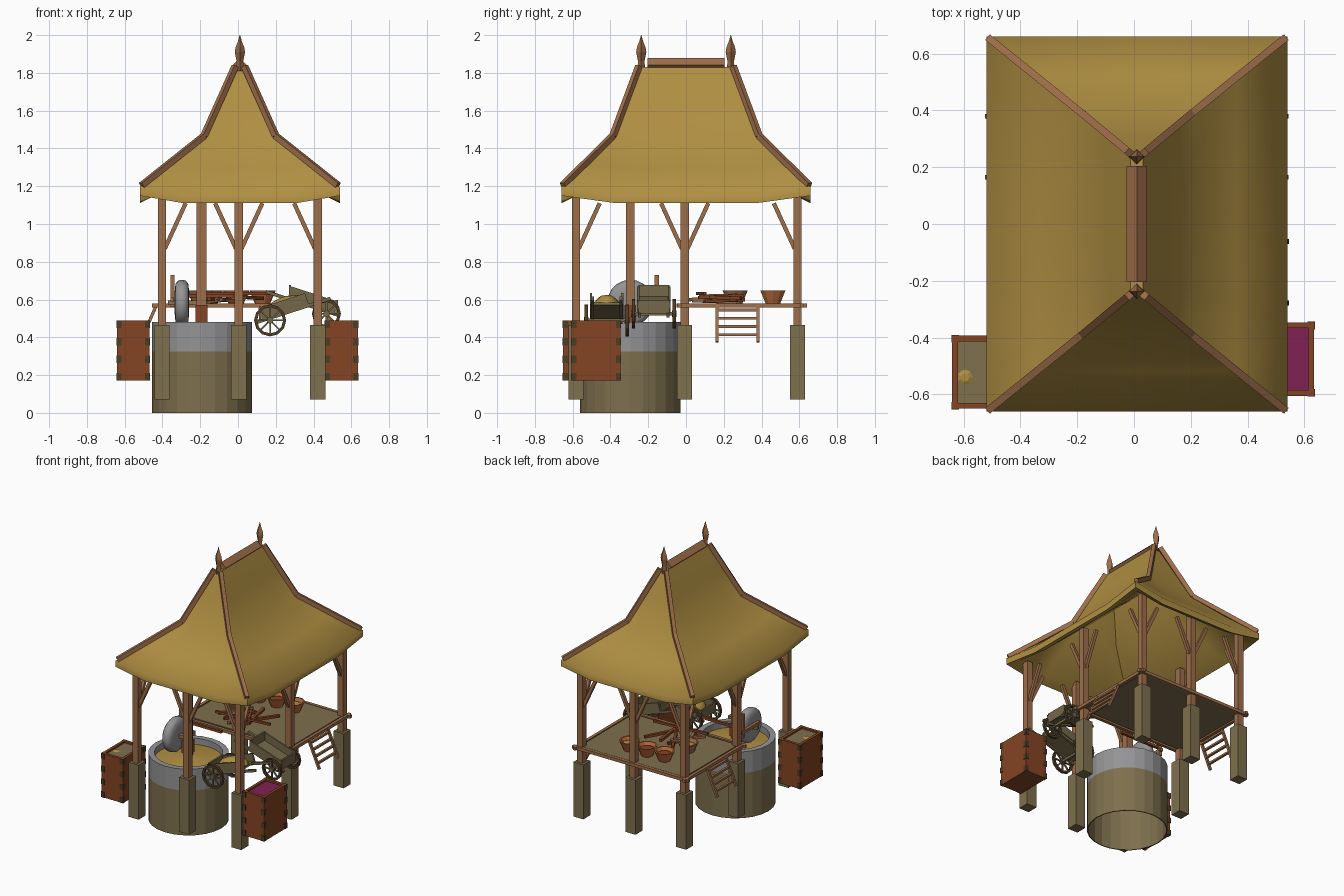
import bpy, bmesh, math, random
from mathutils import Vector, Matrix

if "Cube" in bpy.data.objects:
    bpy.data.objects.remove(bpy.data.objects["Cube"])
random.seed(4)

def mat(name, r, g, b):
    m = bpy.data.materials.new(name)
    m.diffuse_color = [((c / 255 + .055) / 1.055) ** 2.4 for c in (r, g, b)] + [1]
    m.use_nodes = True
    m.node_tree.nodes["Principled BSDF"].inputs["Base Color"].default_value = m.diffuse_color
    return m
THATCH = mat("straw", 176, 143, 66)
WOOD = mat("timber", 158, 110, 74)
STONE = mat("earthy_stone", 126, 112, 78)
GREY = mat("grey_stone", 148, 148, 150)
RED = mat("red_wood", 132, 68, 36)
CLAY = mat("clay", 190, 108, 60)
DARK = mat("dark_wood", 78, 60, 36)
CLOTH = mat("purple_cloth", 128, 34, 84)
CART = mat("weathered_wood", 116, 104, 74)

def finish(bm, name, *mats, smooth=None):
    bmesh.ops.recalc_face_normals(bm, faces=bm.faces)
    me = bpy.data.meshes.new(name)
    bm.to_mesh(me)
    bm.free()
    ob = bpy.data.objects.new(name, me)
    bpy.context.collection.objects.link(ob)
    for m in mats:
        me.materials.append(m)
    if smooth:
        bpy.context.view_layer.objects.active = ob
        ob.select_set(True)
        bpy.ops.object.shade_smooth_by_angle(angle=math.radians(smooth))
        ob.select_set(False)
    return ob

def box(name, x0, x1, y0, y1, z0, z1, m):
    bm = bmesh.new()
    M = Matrix.Translation(((x0+x1)/2, (y0+y1)/2, (z0+z1)/2)) @ Matrix.Diagonal((x1-x0, y1-y0, z1-z0, 1))
    bmesh.ops.create_cube(bm, size=1, matrix=M)
    return finish(bm, name, m)

def beam(name, p, q, w, h, m):
    p, q = Vector(p), Vector(q)
    d = q - p
    bm = bmesh.new()
    M = Matrix.Translation((p + q) / 2) @ d.to_track_quat('Z', 'Y').to_matrix().to_4x4()
    bmesh.ops.create_cube(bm, size=1, matrix=M @ Matrix.Diagonal((w, h, d.length, 1)))
    return finish(bm, name, m)

def loft(bm, rings, close=False):
    vs = [[bm.verts.new(p) for p in r] for r in rings]
    n = len(vs[0])
    for a, b in zip(vs, vs[1:] + (vs[:1] if close else [])):
        for i in range(n):
            bm.faces.new((a[i], a[(i+1) % n], b[(i+1) % n], b[i]))
    if not close:
        bm.faces.new(vs[0])
        bm.faces.new(vs[-1])

def lathe(name, prof, n, M, *mats, close=False, rule=None, smooth=None):
    bm = bmesh.new()
    loft(bm, [[M @ Vector((r*math.cos(2*math.pi*i/n), r*math.sin(2*math.pi*i/n), z)) for i in range(n)]
              for r, z in prof], close)
    if rule:
        for f in bm.faces:
            f.material_index = rule(f.calc_center_median())
    return finish(bm, name, *mats, smooth=smooth)

T = Matrix.Translation
CX = 0.01

# thatched roof: outer skin, drooping eave, inner skin
def ring(hx, hy, z, sag):
    c = [(-hx, -hy), (hx, -hy), (hx, hy), (-hx, hy)]
    pts = []
    for k in range(4):
        a, b = Vector(c[k]), Vector(c[(k+1) % 4])
        for s in (0, .22, .5, .78):
            p = a.lerp(b, s)
            pts.append((p.x + CX, p.y, z - (sag if s else 0)))
    return pts
bm = bmesh.new()
loft(bm, [ring(.022, .235, 1.83, 0), ring(.105, .31, 1.645, 0), ring(.185, .385, 1.46, .005),
          ring(.35, .52, 1.32, .025), ring(.53, .66, 1.195, .04), ring(.53, .66, 1.15, .04),
          ring(.47, .6, 1.17, .03), ring(.16, .36, 1.41, .005), ring(.01, .22, 1.77, 0)])
finish(bm, "thatched_roof", THATCH, smooth=64)

# hip poles, ridge beam, finials
for sx in (-1, 1):
    for sy in (-1, 1):
        a, k, e = [(CX + sx*x, sy*y, z) for x, y, z in ((.025, .25, 1.835), (.19, .387, 1.467), (.52, .653, 1.205))]
        beam("hip_pole_upper", a, k, .026, .03, WOOD)
        beam("hip_pole_lower", k, e, .026, .03, WOOD)
lathe("ridge_beam", [(.036, -.205), (.036, .205)], 4,
      T((CX, 0, 1.843)) @ Matrix.Rotation(math.pi/2, 4, 'X'), WOOD)
for y in (-.237, .237):
    lathe("finial", [(.022, 1.81), (.017, 1.86), (.027, 1.91), (.023, 1.935), (.011, 1.965), (.001, 2)],
          4, T((CX, y, 0)), WOOD)

# posts on stone footings, with braces
PX, PY = (-.402, .004, .422), (-.582, -.007, .59)
for i, x in enumerate(PX):
    for j, y in enumerate(PY):
        if i == j == 1:
            continue
        box("post", x-.022, x+.022, y-.022, y+.022, .46, 1.17, WOOD)
        box("post_footing", x-.04, x+.04, y-.04, y+.04, .07, .465, STONE)
        for s in (-1, 1):
            if 0 <= i + s <= 2 and j != 1:
                beam("brace_x", (x+s*.015, y, .87), (x+s*.125, y, 1.11), .022, .022, WOOD)
            if 0 <= j + s <= 2 and i != 1:
                beam("brace_y", (x, y+s*.015, .87), (x, y+s*.125, 1.11), .022, .022, WOOD)

# raised platform with edge beams
box("platform_floor", -.41, .43, -.01, .6, .56, .578, STONE)
for y in (-.035, .615):
    beam("platform_beam_x", (-.455, y, .568), (.475, y, .568), .022, .022, WOOD)
for x in (-.43, .448):
    beam("platform_beam_y", (x, -.05, .568), (x, .64, .568), .022, .022, WOOD)

# ladders on both sides
for s in (-1, 1):
    top, low = CX + s*.44, CX + s*.527
    for y in (.165, .38):
        beam("ladder_rail", (top, y, .575), (low, y, .375), .016, .016, WOOD)
    for k in range(4):
        t = .15 + k * .22
        x, z = top + (low-top)*t, .575 - .2*t
        beam("ladder_rung", (x, .16, z), (x, .385, z), .016, .014, WOOD)

# bowls and firewood on the platform
for x, y, m, fill in ((-.15, .46, CLAY, RED), (-.01, .46, CLAY, RED), (.13, .46, CLAY, THATCH), (-.2, .26, WOOD, THATCH)):
    lathe("bowl", [(.04, .578), (.07, .648), (.06, .648), (.035, .6)], 10, T((x, y, 0)), m)
    lathe("bowl_contents", [(.05, .625), (.03, .634)], 10, T((x, y, 0)), fill)
for k in range(7):
    a = random.uniform(-.6, .8)
    c = Vector((-.02 + random.uniform(-.14, .14), .16 + random.uniform(-.05, .05), .59 + .005*k))
    d = Vector((math.sin(a)*.12, math.cos(a)*.12, random.uniform(-.006, .006)))
    beam("firewood", c - d, c + d, .02, .018, RED if k % 3 else WOOD)
beam("firewood_long", (-.22, .06, .633), (.19, .1, .633), .016, .016, RED)

# hollow milling basin with grain
B = T((-.19, -.295, 0))
lathe("basin", [(.265, 0), (.265, .325), (.265, .48), (.225, .48), (.225, .4), (.258, .39), (.258, 0)], 24, B,
      STONE, GREY, close=True, rule=lambda c: int(c.z > .325))
lathe("basin_grain", [(.24, .4), (.224, .435), (.12, .45), (.03, .46)], 24, B, THATCH)

# mill axle, upright runner stone, push bar
box("mill_axle", -.22, -.168, -.317, -.273, .42, 1.11, WOOD)
box("axle_collar", -.226, -.162, -.325, -.265, .48, .57, RED)
lathe("runner_stone", [(.06, -.038), (.1, -.034), (.118, -.02), (.122, 0), (.118, .02), (.1, .034), (.06, .038)], 20,
      T((-.297, -.295, .583)) @ Matrix.Rotation(math.pi/2, 4, 'Y'), GREY, smooth=45)
beam("runner_shaft", (-.37, -.295, .583), (-.19, -.295, .583), .026, .026, WOOD)
beam("push_bar", (-.348, -.34, .6), (-.348, -.13, .6), .02, .02, WOOD)
box("push_handle", -.358, -.336, -.167, -.143, .56, .73, WOOD)
beam("drive_bar", (-.35, -.155, .62), (-.02, -.155, .62), .018, .018, RED)

# two tipped handcarts; u runs along the handles from the axle
def cart(ax, az, yc, s, ang, r, full):
    def P(u, v, w):
        return (ax + s*(u*math.cos(ang) - w*math.sin(ang)), yc + v, az + u*math.sin(ang) + w*math.cos(ang))
    for v in (-.108, .108):
        M = T((ax, yc + v, az)) @ Matrix.Rotation(math.pi/2, 4, 'X')
        lathe("cart_wheel_rim", [(r, -.009), (r, .009), (r-.016, .009), (r-.016, -.009)], 12, M, DARK, close=True)
        lathe("cart_wheel_hub", [(.018, -.013), (.018, .013)], 8, M, CART)
        for k in range(4):
            d = Vector((math.cos(k*math.pi/4), 0, math.sin(k*math.pi/4))) * (r-.008)
            c = Vector((ax, yc + v, az))
            beam("cart_spoke", c - d, c + d, .009, .009, CART)
    beam("cart_axle", (ax, yc-.11, az), (ax, yc+.11, az), .018, .018, CART)
    for v in (-.075, .075):
        beam("cart_handle", P(-.07, v, .012), P(.34, v, .012), .016, .018, CART)
        beam("cart_side", P(-.04, v*1.1, .05), P(.22, v*1.1, .05), .012, .06, CART)
    beam("cart_bed", P(-.04, 0, .022), P(.22, 0, .022), .15, .014, CART)
    beam("cart_tailboard", P(-.04, -.082, .052), P(-.04, .082, .052), .012, .07, CART)
    if full:
        M = T(P(.1, 0, .028)) @ Matrix.Rotation(-s*ang, 4, 'Y') @ Matrix.Diagonal((1.6, 1, 1, 1))
        lathe("cart_grain", [(.074, 0), (.07, .03), (.048, .056), (.01, .068)], 10, M, THATCH, smooth=60)
    else:
        beam("cart_headboard", P(.22, -.082, .052), P(.22, .082, .052), .012, .07, CART)
cart(.17, .49, -.42, 1, math.radians(18), .085, True)
cart(.468, .525, -.17, -1, math.radians(18), .077, False)

# open chests with dark corner straps
def chest(x0, x1, y0, y1, z0, z1, fill):
    t = .02
    box("chest_base", x0, x1, y0, y1, z0, z0+t, RED)
    for a, b in ((x0, x0+t), (x1-t, x1)):
        box("chest_side", a, b, y0, y1, z0+t, z1, RED)
    for a, b in ((y0, y0+t), (y1-t, y1)):
        box("chest_end", x0+t, x1-t, a, b, z0+t, z1, RED)
    box("chest_contents", x0+t, x1-t, y0+t, y1-t, z0+t, z1-.012, fill)
    e, w = .003, .024
    for x, sx in ((x0, 1), (x1, -1)):
        for y, sy in ((y0, 1), (y1, -1)):
            for k in range(4):
                z = z0 + k*(z1-z0-.04)/3
                xs = sorted((x - sx*e, x + sx*w))
                ys = sorted((y - sy*e, y + sy*w))
                box("chest_strap", *xs, *sorted((y - sy*e, y + sy*.002)), z, z+.04, DARK)
                box("chest_strap_side", *sorted((x - sx*e, x + sx*.002)), *ys, z, z+.04, DARK)
chest(-.64, -.468, -.65, -.393, .172, .49, STONE)
chest(.462, .634, -.605, -.347, .172, .49, CLOTH)
lathe("chest_grain", [(.03, .477), (.015, .484)], 7, T((-.595, -.54, 0)), THATCH)
